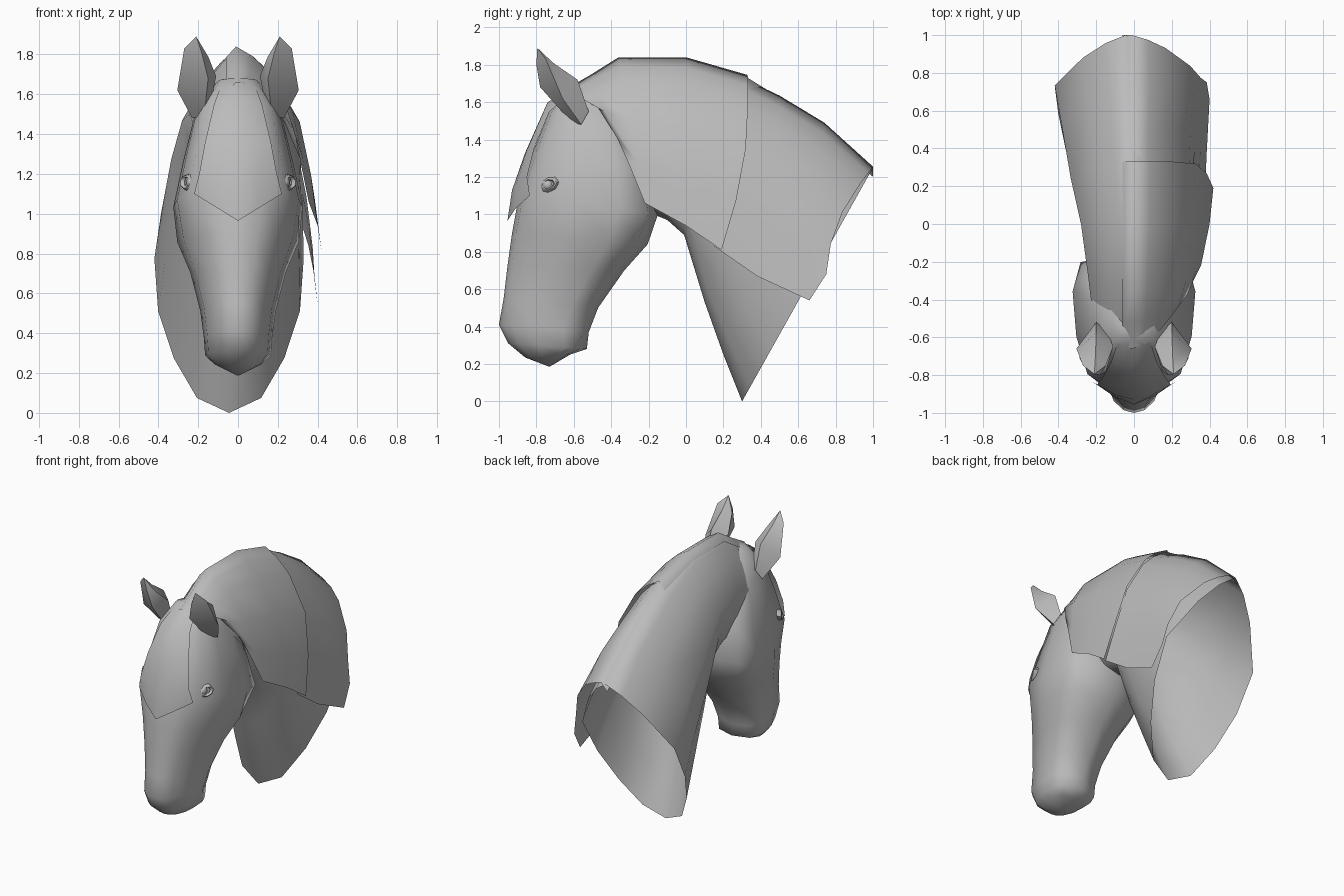
import bpy
import bmesh
import math
from mathutils import Vector

default_cube = bpy.data.objects.get("Cube")
if default_cube:
    bpy.data.objects.remove(default_cube)

# One plain grey for everything
grey = bpy.data.materials.new("plain grey")
grey.use_nodes = True
colour = (0.5, 0.5, 0.5, 1.0)
grey.diffuse_color = colour
grey.node_tree.nodes["Principled BSDF"].inputs["Base Color"].default_value = colour


def finish(name, bm, angle):
    """Turn a bmesh into a smooth shaded object with sharp edges kept."""
    bmesh.ops.recalc_face_normals(bm, faces=bm.faces)
    mesh = bpy.data.meshes.new(name)
    bm.to_mesh(mesh)
    bm.free()
    mesh.shade_smooth()
    mesh.set_sharp_from_angle(angle=math.radians(angle))
    mesh.materials.append(grey)
    obj = bpy.data.objects.new(name, mesh)
    bpy.context.collection.objects.link(obj)


def skin(bm, rows, closed):
    """Bridge consecutive rows of points with quads."""
    rings = [[bm.verts.new(p) for p in row] for row in rows]
    count = len(rings[0])
    for a, b in zip(rings, rings[1:]):
        for i in range(count if closed else count - 1):
            j = (i + 1) % count
            bm.faces.new((a[i], a[j], b[j], b[i]))
    return rings


def cap(bm, ring, tip):
    """Close a ring with a fan to a single point."""
    centre = bm.verts.new(tip)
    for i, vert in enumerate(ring):
        bm.faces.new((vert, ring[(i + 1) % len(ring)], centre))


def section(start, end, half_width, profile, centre_x=0.0):
    """Mirrored cross-section running from one (y, z) point to another."""
    start, end = Vector((centre_x, *start)), Vector((centre_x, *end))
    half = [(start.lerp(end, t), w * half_width) for t, w in profile]
    left = [p + Vector((w, 0, 0)) for p, w in half]
    right = [p - Vector((w, 0, 0)) for p, w in half[-2:0:-1]]
    return left + right


# Head: sections run from the nose line to the jaw line
skull = [(0, 0), (0.03, 0.4), (0.13, 0.76), (0.4, 0.94),
         (0.72, 1), (0.93, 0.87), (1, 0)]
nose = [(0, 0), (0.03, 0.32), (0.13, 0.62), (0.4, 0.9),
        (0.72, 1), (0.92, 0.76), (1, 0)]
head_sections = [
    ((-0.62, 1.68), (-0.40, 1.62), 0.12, skull),
    ((-0.73, 1.55), (-0.29, 1.46), 0.22, skull),
    ((-0.82, 1.33), (-0.20, 1.24), 0.275, skull),
    ((-0.89, 1.12), (-0.15, 1.00), 0.325, skull),
    ((-0.93, 0.90), (-0.205, 0.84), 0.305, nose),
    ((-0.955, 0.72), (-0.33, 0.70), 0.24, nose),
    ((-0.975, 0.55), (-0.47, 0.50), 0.19, nose),
    ((-1.0, 0.41), (-0.52, 0.37), 0.172, nose),
    ((-0.95, 0.31), (-0.53, 0.28), 0.165, nose),
    ((-0.86, 0.235), (-0.62, 0.25), 0.12, nose),
]
bm = bmesh.new()
rings = skin(bm, [section(*s) for s in head_sections], True)
cap(bm, rings[0], (0, -0.52, 1.69))
cap(bm, rings[-1], (0, -0.73, 0.185))
finish("head", bm, 100)

# Neck: open tube, rooted inside the head and widening to the shoulder
neck_profile = [(0, 0), (0.06, 0.28), (0.17, 0.6), (0.38, 1), (0.59, 0.95),
                (0.78, 0.74), (0.94, 0.43), (1, 0)]
neck_sections = [
    ((-0.62, 1.66), (-0.32, 1.06), 0.215, 0),
    ((-0.36, 1.82), (-0.10, 0.97), 0.245, 0),
    ((0.0, 1.825), (-0.01, 0.89), 0.28, 0),
    ((0.33, 1.73), (0.10, 0.53), 0.325, -0.01),
    ((0.74, 1.475), (0.20, 0.25), 0.355, -0.03),
    ((1.0, 1.25), (0.30, 0.0), 0.375, -0.045),
]
bm = bmesh.new()
skin(bm, [section(a, b, w, neck_profile, x)
          for a, b, w, x in neck_sections], True)
finish("neck", bm, 110)

# Mane: two overlapping sheets falling from the crest on the left side
fall = [(0, 0), (0.06, 0.22), (0.16, 0.45), (0.42, 0.78), (0.72, 0.92), (1, 1)]


def mane_sheet(name, columns):
    """Each column has a crest point, a lower tip and a sideways bow."""
    bm = bmesh.new()
    rows = []
    for crest, tip, bow in columns:
        top, low = Vector((-0.01, *crest)), Vector(tip)
        row = [top + Vector((-0.05, 0, -0.055))]
        for t, w in fall:
            point = top.lerp(low, t)
            point.x = top.x + (low.x - top.x) * w
            point.y += bow * math.sin(math.pi * t)
            row.append(point)
        rows.append(row)
    skin(bm, rows, False)
    finish(name, bm, 110)


mane_sheet("front_mane", [
    ((-0.66, 1.66), (0.19, -0.41, 1.56), 0),
    ((-0.52, 1.74), (0.31, -0.31, 1.28), 0),
    ((-0.36, 1.84), (0.355, -0.22, 1.06), 0),
    ((0.0, 1.84), (0.40, 0.0, 0.94), 0),
    ((0.33, 1.745), (0.42, 0.19, 0.81), 0.05),
])
mane_sheet("rear_mane", [
    ((0.29, 1.735), (0.375, 0.15, 0.83), 0.04),
    ((0.5, 1.635), (0.385, 0.38, 0.67), 0.02),
    ((0.74, 1.49), (0.40, 0.66, 0.54), 0),
    ((1.0, 1.255), (0.385, 0.75, 0.68), -0.06),
])

# Forelock: pointed sheet over the forehead, centre line then side edge
bm = bmesh.new()
rows = []
for centre, edge in [
    ((-0.60, 1.68), (0.08, -0.60, 1.66)),
    ((-0.74, 1.60), (0.12, -0.73, 1.55)),
    ((-0.86, 1.33), (0.165, -0.81, 1.36)),
    ((-0.93, 1.13), (0.195, -0.85, 1.2)),
    ((-0.955, 0.965), (0.22, -0.835, 1.1)),
]:
    middle, side = Vector((0, *centre)), Vector(edge)
    bend = middle.lerp(side, 0.5) + Vector((0, -0.015, 0))
    half = [side, bend]
    rows.append(half + [middle] + [Vector((-p.x, p.y, p.z)) for p in reversed(half)])
skin(bm, rows, False)
finish("forelock", bm, 60)

# Ears: folded leaves, each ring is outer edge, back, inner edge, front edge
ear_rings = [
    [(0.23, -0.56, 1.48), (0.2, -0.52, 1.55), (0.14, -0.57, 1.54), (0.17, -0.61, 1.49)],
    [(0.305, -0.66, 1.62), (0.2, -0.58, 1.72), (0.11, -0.65, 1.69), (0.15, -0.78, 1.68)],
    [(0.27, -0.75, 1.83), (0.205, -0.71, 1.81), (0.15, -0.75, 1.79), (0.18, -0.8, 1.8)],
]
# Eyes: small ball set into an almond lid that lies along the cheek
for side, label in ((1, "left"), (-1, "right")):
    bm = bmesh.new()
    rings = skin(bm, [[(side * x, y, z) for x, y, z in r] for r in ear_rings], True)
    cap(bm, rings[-1], (side * 0.21, -0.795, 1.89))
    finish(label + "_ear", bm, 45)

    eye_centre = Vector((side * 0.25, -0.738, 1.157))
    bm = bmesh.new()
    bmesh.ops.create_uvsphere(bm, u_segments=12, v_segments=8, radius=0.032)
    bmesh.ops.translate(bm, verts=bm.verts, vec=eye_centre - Vector((side * 0.022, 0, 0)))
    finish(label + "_eye", bm, 60)

    bm = bmesh.new()
    lid = []
    for out, size in ((-0.025, 1.3), (0.01, 1.0), (0.016, 0.8), (0.0, 0.65)):
        ring = []
        for i in range(8):
            a = math.tau * i / 8
            along, up = 0.045 * size * math.cos(a), 0.036 * size * math.sin(a)
            lean = out + along * 0.65 - up * 0.25
            ring.append(eye_centre + Vector((side * lean, along, up + along * 0.25)))
        lid.append(ring)
    skin(bm, lid, True)
    finish(label + "_eyelid", bm, 50)
